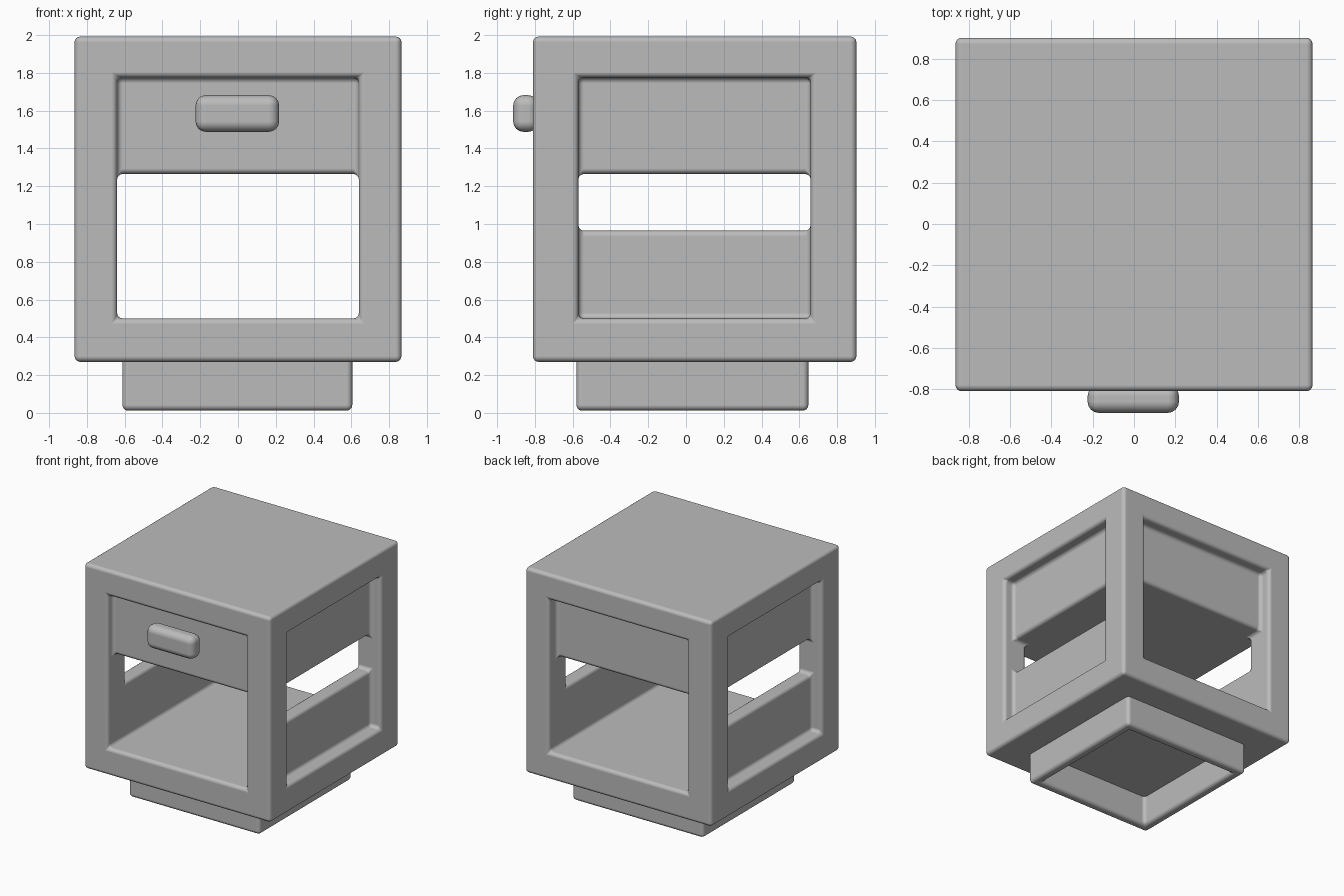
import bpy
import bmesh
import math

if "Cube" in bpy.data.objects:
    bpy.data.objects.remove(bpy.data.objects["Cube"], do_unlink=True)

# One grey colour for the whole table
GREY = (0.5, 0.5, 0.5, 1)
grey = bpy.data.materials.new("plain grey")
grey.use_nodes = True
grey.diffuse_color = GREY
shader = next(n for n in grey.node_tree.nodes if n.type == "BSDF_PRINCIPLED")
shader.inputs["Base Color"].default_value = GREY


def box(name, x, y, z):
    """Box spanning the given (low, high) range on each axis."""
    bm = bmesh.new()
    bmesh.ops.create_cube(bm, size=1)
    for v in bm.verts:
        v.co = [r[0] if c < 0 else r[1] for c, r in zip(v.co, (x, y, z))]
    mesh = bpy.data.meshes.new(name)
    bm.to_mesh(mesh)
    bm.free()
    mesh.materials.append(grey)
    obj = bpy.data.objects.new(name, mesh)
    bpy.context.collection.objects.link(obj)
    return obj


def activate(obj):
    bpy.ops.object.select_all(action="DESELECT")
    obj.select_set(True)
    bpy.context.view_layer.objects.active = obj


def combine(obj, operation, *ranges):
    """Cut away or weld on a box, then merge the flat faces that are left."""
    tool = box("tool", *ranges)
    mod = obj.modifiers.new("combine", "BOOLEAN")
    mod.operation = operation
    mod.solver = "EXACT"
    mod.object = tool
    activate(obj)
    bpy.ops.object.modifier_apply(modifier=mod.name)
    bpy.data.objects.remove(tool, do_unlink=True)
    bm = bmesh.new()
    bm.from_mesh(obj.data)
    bmesh.ops.remove_doubles(bm, verts=bm.verts, dist=0.0005)
    bmesh.ops.dissolve_limit(bm, angle_limit=math.radians(1),
                             verts=bm.verts, edges=bm.edges)
    bm.to_mesh(obj.data)
    bm.free()


def soften(obj, width):
    """Round outer edges and fill inner corners, keeping flats evenly shaded."""
    activate(obj)
    bpy.ops.object.shade_smooth_by_angle(angle=math.radians(40))
    mod = obj.modifiers.new("round", "BEVEL")
    mod.width = width
    mod.segments = 4
    mod.limit_method = "ANGLE"
    mod.harden_normals = True


# Open cabinet: four posts joining a thick top and floor
OPEN_X, OPEN_Y, OPEN_Z = (-0.64, 0.64), (-0.57, 0.66), (0.5, 1.775)
cabinet = box("cabinet", (-0.865, 0.865), (-0.81, 0.902), (0.27, 1.992))
combine(cabinet, "DIFFERENCE", OPEN_X, (-2, 2), OPEN_Z)
combine(cabinet, "DIFFERENCE", (-2, 2), OPEN_Y, OPEN_Z)

# Drawer box welded under the top, set back from the posts
combine(cabinet, "UNION", (-0.765, 0.765), (-0.745, 0.8), (1.265, 1.85))

# Low side panels between the posts, with inner faces flush to them
for sx in (1, -1):
    combine(cabinet, "UNION", sorted((sx * 0.64, sx * 0.765)),
            (-0.62, 0.71), (0.45, 0.965))
soften(cabinet, 0.03)

# Plinth: a plain ring under the floor
plinth = box("plinth", (-0.612, 0.605), (-0.58, 0.648), (0.012, 0.3))
combine(plinth, "DIFFERENCE", (-0.53, 0.523), (-0.5, 0.568), (-1, 1))
soften(plinth, 0.03)

# Drawer handle on a short neck
handle = box("handle", (-0.225, 0.218), (-0.915, -0.78), (1.488, 1.682))
soften(handle, 0.055)
neck = box("handle_neck", (-0.16, 0.16), (-0.83, -0.72), (1.54, 1.63))
soften(neck, 0.02)
